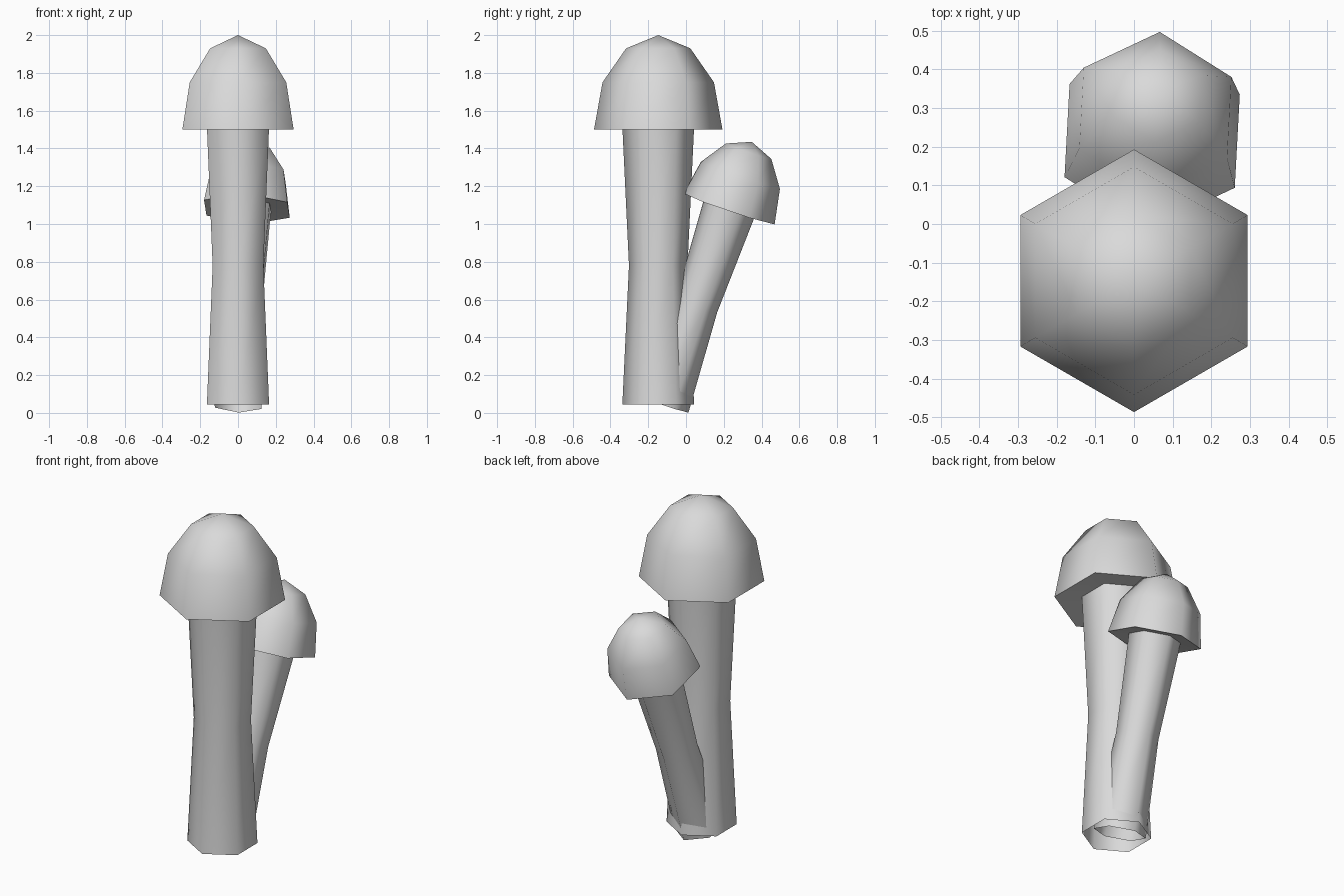
import bpy, bmesh, math
from mathutils import Matrix, Vector

if "Cube" in bpy.data.objects:
    bpy.data.objects.remove(bpy.data.objects["Cube"])

# One plain grey for everything
grey = bpy.data.materials.new("light_grey")
grey.use_nodes = True
colour = (0.7, 0.7, 0.7, 1)
grey.diffuse_color = colour
grey.node_tree.nodes["Principled BSDF"].inputs["Base Color"].default_value = colour

SIDES = 6
# Profiles as (radius, height), measured from the cap rim at height zero
STEM = [(0.19, -1.455), (0.155, -0.72), (0.19, 0.015)]
CAP = [(0.19, 0.015), (0.34, 0), (0.295, 0.25), (0.17, 0.43), (0, 0.5)]


def lathe(name, profile, matrix):
    """Sweep a profile round six sides, smooth but sharp at the rim."""
    bm = bmesh.new()
    rings = []
    for r, z in profile:
        angles = [math.pi / 2 + math.tau * i / SIDES for i in range(SIDES)]
        rings.append([bm.verts.new((r * math.cos(a), r * math.sin(a), z)) for a in angles])
    for low, high in zip(rings, rings[1:]):
        for i in range(SIDES):
            j = (i + 1) % SIDES
            bm.faces.new((low[i], low[j], high[j], high[i]))
    bmesh.ops.remove_doubles(bm, verts=bm.verts, dist=0.0001)
    for face in bm.faces:
        face.smooth = True
    for edge in bm.edges:
        edge.smooth = edge.calc_face_angle(0) < math.radians(75)
    bm.transform(matrix)
    mesh = bpy.data.meshes.new(name)
    bm.to_mesh(mesh)
    bm.free()
    mesh.materials.append(grey)
    obj = bpy.data.objects.new(name, mesh)
    bpy.context.collection.objects.link(obj)


def mushroom(name, matrix):
    lathe(name + "_stem", STEM, matrix)
    lathe(name + "_cap", CAP, matrix)


# Tall upright mushroom
mushroom("tall_mushroom", Matrix.Translation((0, -0.147, 1.5)))

# Smaller mushroom leaning backwards
up = Vector((0.045, 0.32, 0.945)).normalized()
side = Vector((0.063, 1, 0)).cross(up).normalized()
back = up.cross(side)
turn = Matrix((side, back, up)).transposed().to_4x4()
mushroom("leaning_mushroom",
         Matrix.Translation((0.047, 0.228, 1.08)) @ turn @ Matrix.Scale(0.75, 4))
